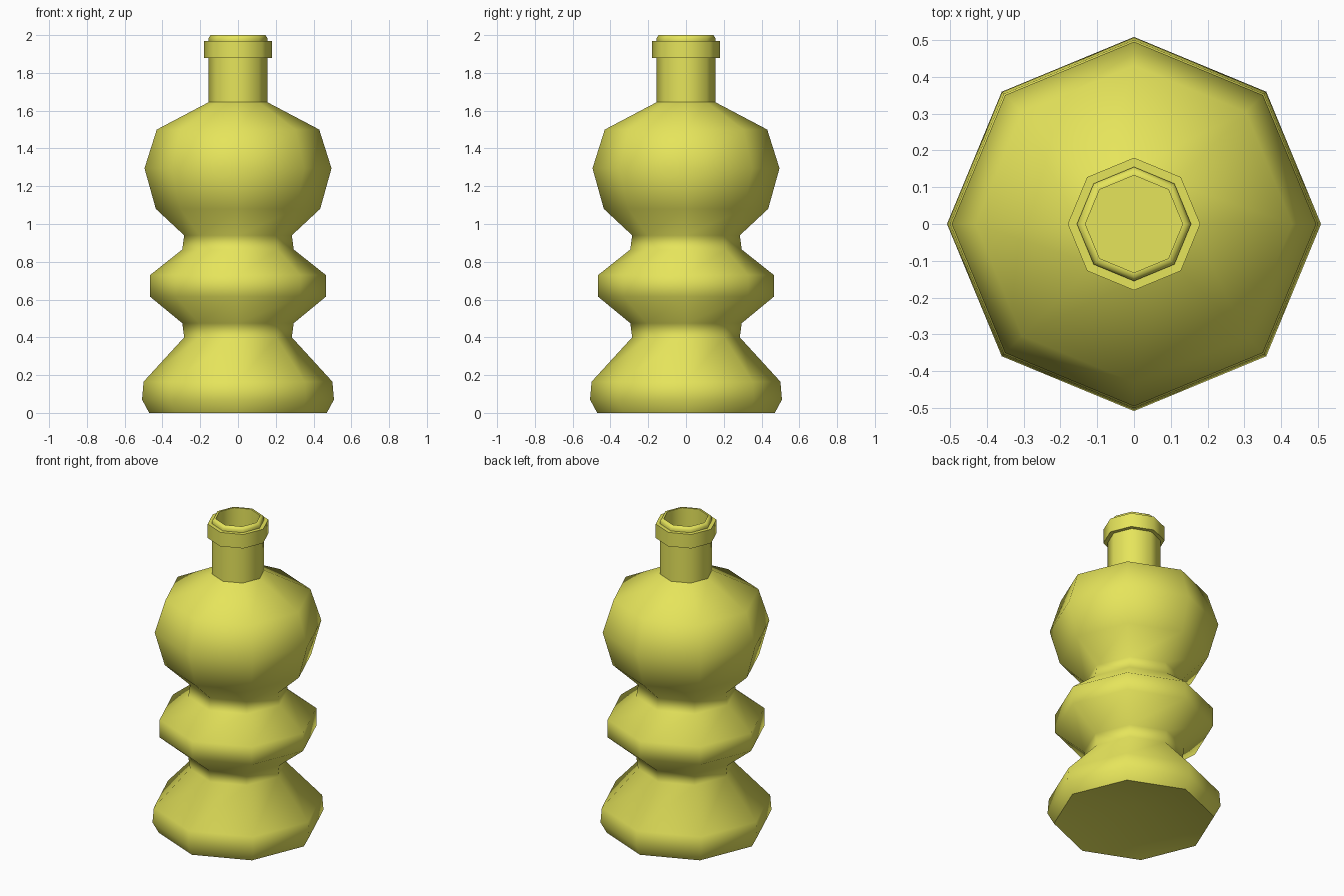
import bpy, bmesh
from math import cos, sin, pi, radians

cube = bpy.data.objects.get("Cube")
if cube:
    bpy.data.objects.remove(cube, do_unlink=True)

SIDES = 8

glaze = bpy.data.materials.new("yellow_glaze")
glaze.use_nodes = True
color = (0.79, 0.78, 0.105, 1)
glaze.diffuse_color = color
glaze.node_tree.nodes["Principled BSDF"].inputs["Base Color"].default_value = color


def lathe(name, profile):
    """Turn a (radius, height) profile around z; radius 0 closes an end."""
    bm = bmesh.new()
    rings = []
    for r, z in profile:
        rings.append([bm.verts.new((r * cos(2 * pi * i / SIDES), r * sin(2 * pi * i / SIDES), z))
                      for i in range(SIDES)])
    for low, high in zip(rings, rings[1:]):
        for i in range(SIDES):
            j = (i + 1) % SIDES
            bm.faces.new((low[i], low[j], high[j], high[i]))
    bmesh.ops.remove_doubles(bm, verts=bm.verts, dist=0.0001)
    bmesh.ops.recalc_face_normals(bm, faces=bm.faces)
    mesh = bpy.data.meshes.new(name)
    bm.to_mesh(mesh)
    bm.free()
    mesh.materials.append(glaze)
    obj = bpy.data.objects.new(name, mesh)
    bpy.context.collection.objects.link(obj)
    bpy.ops.object.select_all(action='DESELECT')
    obj.select_set(True)
    bpy.context.view_layer.objects.active = obj
    bpy.ops.object.shade_smooth_by_angle(angle=radians(60))


# Hollowed base, foot, middle bulge, upper bulb, neck, collar, lip and mouth
lathe("bottle", [
    (0, 0.1), (0.47, 0), (0.508, 0.07), (0.5, 0.165), (0.285, 0.4),
    (0.295, 0.475), (0.465, 0.615), (0.465, 0.73), (0.295, 0.865),
    (0.285, 0.94), (0.435, 1.08), (0.495, 1.295), (0.43, 1.5),
    (0.155, 1.645), (0.155, 1.88),
    (0.18, 1.88), (0.18, 1.97), (0.155, 1.97),
    (0.155, 1.985), (0.145, 2.0), (0.132, 2.0), (0.132, 1.66), (0, 1.66),
])
